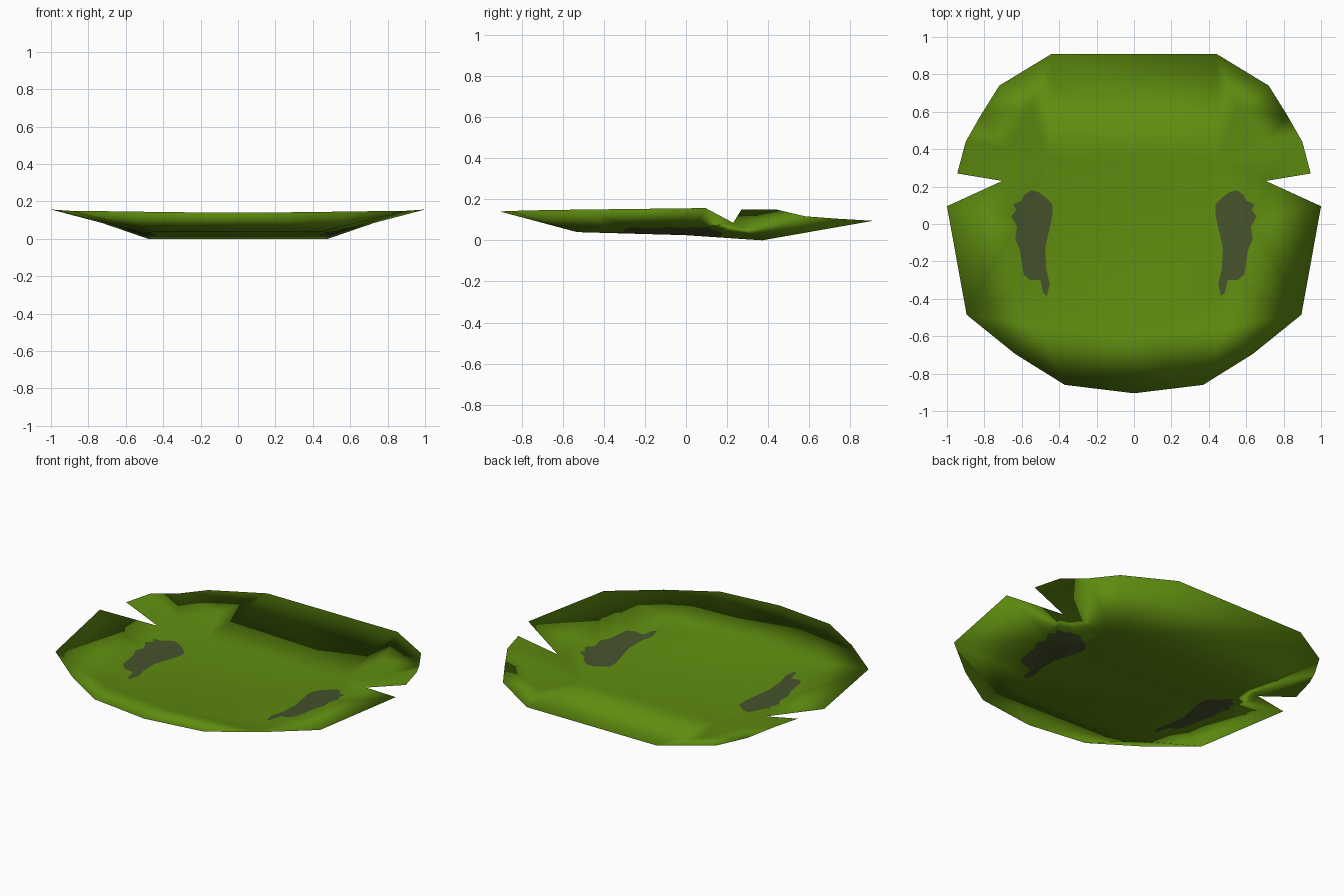
import bpy, bmesh
from mathutils import Vector
from mathutils.geometry import delaunay_2d_cdt
from mathutils.bvhtree import BVHTree

if "Cube" in bpy.data.objects:
    bpy.data.objects.remove(bpy.data.objects["Cube"])


def material(name, rgb):
    m = bpy.data.materials.new(name)
    m.diffuse_color = (*rgb, 1)
    m.use_nodes = True
    m.node_tree.nodes["Principled BSDF"].inputs["Base Color"].default_value = m.diffuse_color
    return m


def mirrored(half):
    """Half outline on +x, back to front, closed into a counter-clockwise loop."""
    left = [(-p[0], *p[1:]) for p in half if p[0] > 0]
    return left + [p for p in reversed(half)]


# Rim of the leaf with its side notch, then inner control points of each skin
RIM = mirrored([(.44, .91, .095), (.72, .74, .105), (.82, .58, .117), (.90, .44, .15),
                (.945, .27, .15), (.705, .23, .085), (1, .095, .157), (.895, -.485, .15),
                (.635, -.695, .147), (.37, -.86, .143), (0, -.905, .14)])
LOWER = mirrored([(.48, .37, 0), (.5, 0, .025), (.45, -.53, .04)])
UPPER = mirrored([(.55, .62, .062), (.68, .4, .076), (.45, .35, .03), (.6, 0, .06),
                  (.42, 0, .04), (.5, -.55, .067), (0, -.6, .067)])
# Painted patch outline, right side
PATCH = [(.55, .18), (.51, .17), (.47, .14), (.435, .105), (.435, .05), (.455, -.04),
         (.475, -.13), (.47, -.24), (.45, -.32), (.465, -.385), (.485, -.37), (.50, -.30),
         (.555, -.30), (.59, -.27), (.61, -.14), (.635, -.08), (.625, -.015), (.655, .04),
         (.63, .075), (.645, .105), (.60, .125), (.585, .155)]


def skin(bm, inner, flip):
    """Triangulate one skin through rim and inner points and cut the patches into it."""
    pts = RIM + inner
    flat = [Vector(p[:2]) for p in pts]
    rim = list(range(len(RIM)))
    _, edges, tris, *_ = delaunay_2d_cdt(flat, [], [rim], 1, 1e-5)
    tree = BVHTree.FromPolygons([Vector(p) for p in pts], tris)
    n, k = len(flat), len(PATCH)
    flat += [Vector(p) for p in PATCH] + [Vector((-x, y)) for x, y in reversed(PATCH)]
    faces = [rim, list(range(n, n + k)), list(range(n + k, n + 2 * k))]
    co, _, tris, orig, _, owner = delaunay_2d_cdt(flat, edges, faces, 1, 1e-5)
    verts = []
    for p, ids in zip(co, orig):
        known = [i for i in ids if i < n]
        if known:
            z = pts[known[0]][2]
        else:
            z = tree.ray_cast(Vector((p.x, p.y, 1)), Vector((0, 0, -1)))[0].z
        verts.append(bm.verts.new((p.x, p.y, z)))
    for t, own in zip(tris, owner):
        f = bm.faces.new([verts[i] for i in (reversed(t) if flip else t)])
        f.material_index = int(any(o > 0 for o in own))
        f.smooth = True


# Leaf: upper and lower skins welded along the rim
bm = bmesh.new()
skin(bm, UPPER, False)
skin(bm, LOWER, True)
bmesh.ops.remove_doubles(bm, verts=[v for v in bm.verts if v.is_boundary], dist=1e-4)
mesh = bpy.data.meshes.new("leaf_dish")
bm.to_mesh(mesh)
bm.free()
mesh.materials.append(material("leaf green", (.114, .262, .005)))
mesh.materials.append(material("dark olive patch", (.061, .085, .025)))
leaf = bpy.data.objects.new("leaf_dish", mesh)
bpy.context.collection.objects.link(leaf)
